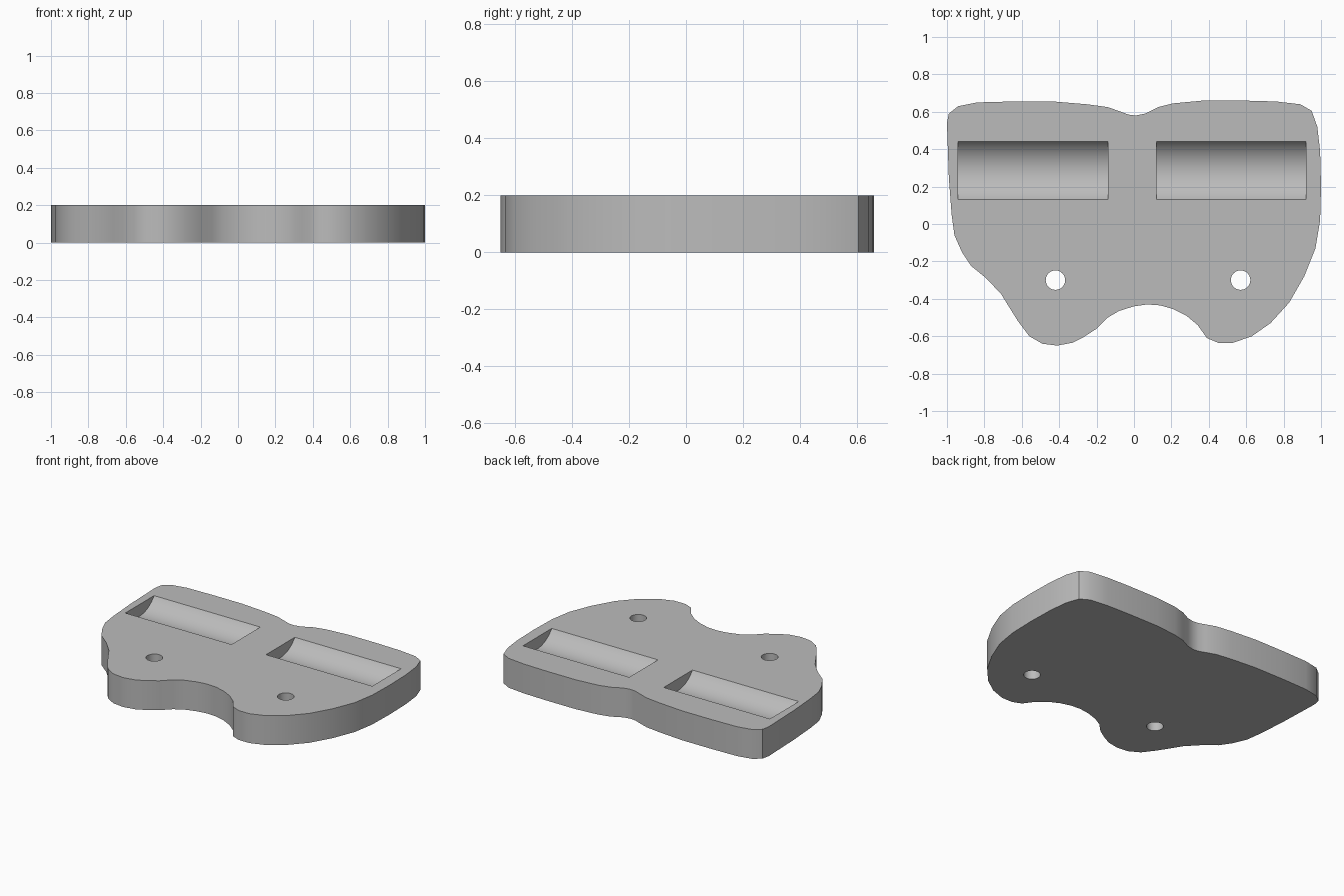
import bpy
import bmesh
from math import pi, radians

cube = bpy.data.objects.get("Cube")
if cube:
    bpy.data.objects.remove(cube, do_unlink=True)

THICKNESS = 0.2
scene_objects = bpy.context.collection.objects

# Single grey material
grey = bpy.data.materials.new("plain grey")
grey.use_nodes = True
colour = (0.5, 0.5, 0.5, 1)
grey.diffuse_color = colour
grey.node_tree.nodes["Principled BSDF"].inputs["Base Color"].default_value = colour

# Plate outline, clockwise from the back right corner
back_edge = [(-1, .54), (-.99, .59), (-.94, .63), (-.84, .65), (-.65, .655),
             (-.43, .655), (-.25, .64), (-.14, .625), (-.07, .6), (-.03, .585),
             (.01, .58), (.06, .59), (.13, .625), (.21, .645), (.37, .66),
             (.58, .66), (.76, .655), (.89, .64), (.95, .605)]
left_edge = [(.98, .52), (.995, .39), (1, .2), (.995, .02), (.97, -.13),
             (.91, -.28), (.83, -.42), (.73, -.53), (.63, -.6)]
front_edge = [(.53, -.635), (.45, -.635), (.39, -.61), (.34, -.54), (.28, -.49),
              (.21, -.455), (.14, -.435), (.07, -.43), (0, -.44), (-.08, -.465),
              (-.14, -.5), (-.2, -.56), (-.27, -.605), (-.33, -.635),
              (-.41, -.65), (-.49, -.64), (-.56, -.6), (-.62, -.52)]
right_edge = [(-.67, -.44), (-.71, -.375), (-.79, -.29), (-.87, -.225),
              (-.92, -.15), (-.96, -.06), (-.975, .05), (-.99, .25)]


def extruded_plate(name, outline, height):
    """Extrude a closed outline upward from the ground."""
    bm = bmesh.new()
    base = bm.faces.new([bm.verts.new((x, y, 0)) for x, y in outline])
    result = bmesh.ops.extrude_face_region(bm, geom=[base], use_keep_orig=True)
    top = [v for v in result["geom"] if isinstance(v, bmesh.types.BMVert)]
    bmesh.ops.translate(bm, verts=top, vec=(0, 0, height))
    bmesh.ops.recalc_face_normals(bm, faces=bm.faces)
    mesh = bpy.data.meshes.new(name)
    bm.to_mesh(mesh)
    bm.free()
    mesh.materials.append(grey)
    obj = bpy.data.objects.new(name, mesh)
    scene_objects.link(obj)
    return obj


def cut_cylinder(target, name, radius, length, location, rotation, sides):
    """Subtract a cylinder from the target, then discard the cutter."""
    bpy.ops.mesh.primitive_cylinder_add(vertices=sides, radius=radius, depth=length,
                                        location=location, rotation=rotation)
    cutter = bpy.context.object
    cutter.name = name
    cutter.hide_render = True
    cutter.data.materials.append(grey)
    modifier = target.modifiers.new(name, "BOOLEAN")
    modifier.operation = "DIFFERENCE"
    modifier.solver = "EXACT"
    modifier.object = cutter
    select_only(target)
    bpy.ops.object.modifier_apply(modifier=modifier.name)
    bpy.data.objects.remove(cutter, do_unlink=True)


def select_only(obj):
    bpy.ops.object.select_all(action="DESELECT")
    obj.select_set(True)
    bpy.context.view_layer.objects.active = obj


plate = extruded_plate("plate", back_edge + left_edge + front_edge + right_edge, THICKNESS)

# Two shallow rounded troughs near the back
half_width, depth = 0.155, 0.08
radius = (half_width ** 2 + depth ** 2) / (2 * depth)
for x in (-0.54, 0.52):
    cut_cylinder(plate, "trough_cutter", radius, 0.8,
                 (x, 0.285, THICKNESS - depth + radius), (0, pi / 2, 0), 96)

# Two round through holes near the front
for x in (-0.42, 0.57):
    cut_cylinder(plate, "hole_cutter", 0.052, 1, (x, -0.3, 0), (0, 0, 0), 32)

# Smooth the curved walls, keep the rims sharp
select_only(plate)
bpy.ops.object.shade_smooth_by_angle(angle=radians(35))
